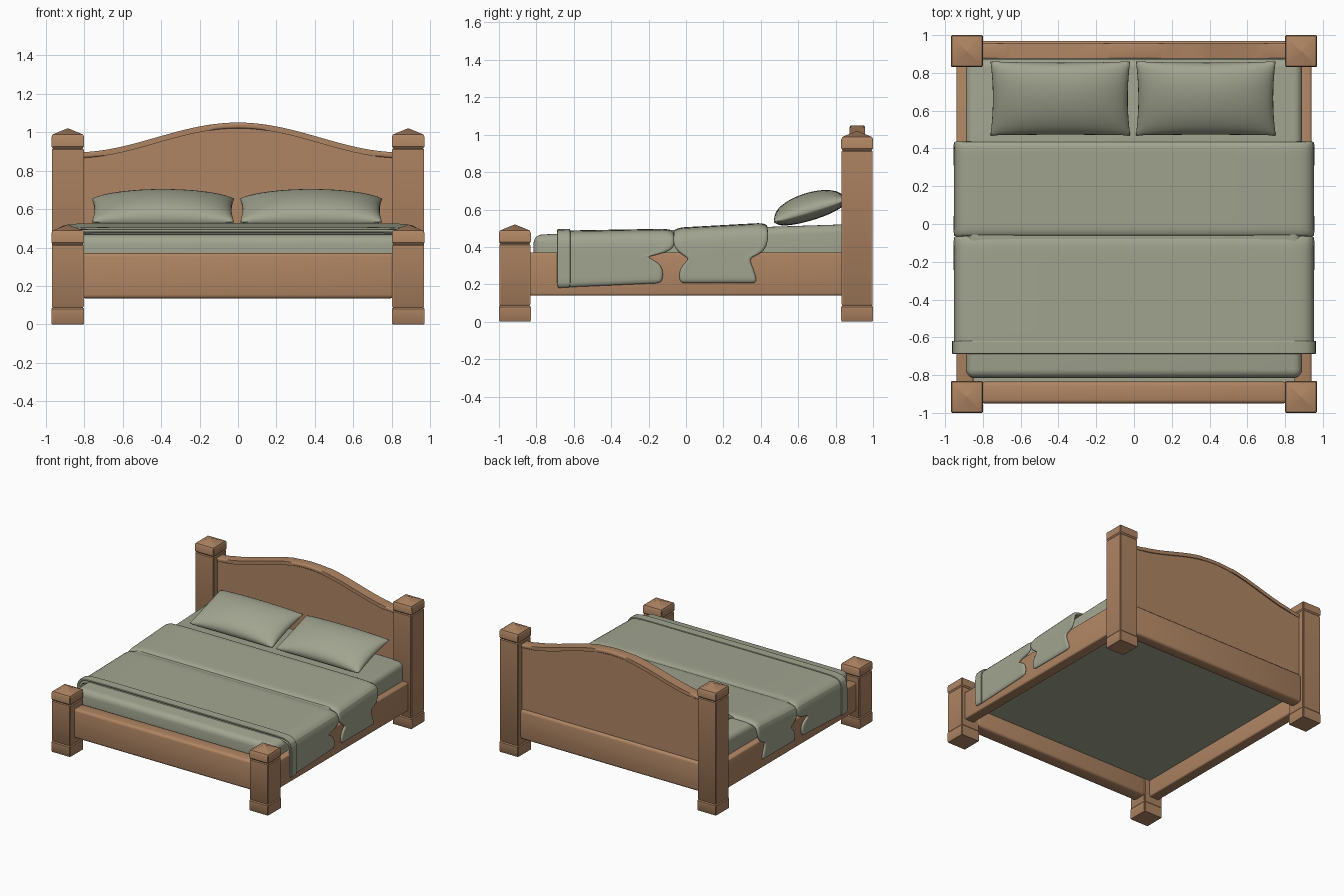
import bpy, bmesh, math
from mathutils import Matrix

if "Cube" in bpy.data.objects:
    bpy.data.objects.remove(bpy.data.objects["Cube"])


def material(name, col):
    m = bpy.data.materials.new(name)
    m.diffuse_color = (*col, 1)
    m.use_nodes = True
    m.node_tree.nodes["Principled BSDF"].inputs["Base Color"].default_value = m.diffuse_color
    return m


WOOD = material("warm_wood", (0.43, 0.235, 0.125))
CLOTH = material("sage_cloth", (0.36, 0.375, 0.28))


def finish(name, bm, mat, smooth=True):
    me = bpy.data.meshes.new(name)
    bmesh.ops.recalc_face_normals(bm, faces=bm.faces) if mat is WOOD else None
    bm.to_mesh(me)
    bm.free()
    ob = bpy.data.objects.new(name, me)
    bpy.context.collection.objects.link(ob)
    me.materials.append(mat)
    if smooth:
        bpy.ops.object.select_all(action='DESELECT')
        ob.select_set(True)
        bpy.context.view_layer.objects.active = ob
        bpy.ops.object.shade_smooth_by_angle(angle=math.radians(35))
    return ob


def box(name, lo, hi, mat, bevel=0.0, seg=3):
    bm = bmesh.new()
    bmesh.ops.create_cube(bm, size=1)
    for v in bm.verts:
        v.co = [(a + b) / 2 + c * (b - a) for a, b, c in zip(lo, hi, v.co)]
    if bevel:
        bmesh.ops.bevel(bm, geom=bm.edges[:], offset=bevel, segments=seg,
                        affect='EDGES', profile=0.5)
    return finish(name, bm, mat)


# Square posts with foot block, cap and shallow pyramid top
def post(name, x, y, top):
    rings = [(.081, 0), (.085, .006), (.085, .08), (.079, .088), (.083, .094),
             (.083, top - .11), (.077, top - .104), (.085, top - .094),
             (.085, top - .045), (.079, top - .032), (.001, top)]
    bm = bmesh.new()
    loops = [[bm.verts.new((x + sx * h, y + sy * h, z))
              for sx, sy in ((-1, -1), (1, -1), (1, 1), (-1, 1))] for h, z in rings]
    for a, b in zip(loops, loops[1:]):
        for i in range(4):
            j = (i + 1) % 4
            bm.faces.new((a[i], a[j], b[j], b[i]))
    bm.faces.new(loops[0][::-1])
    bm.faces.new(loops[-1])
    vertical = [e for e in bm.edges
                if abs(e.verts[0].co.z - e.verts[1].co.z) > .04
                and e.verts[0].co.z < top - .001 and e.verts[1].co.z < top - .001]
    bmesh.ops.bevel(bm, geom=vertical, offset=.006, segments=2, affect='EDGES')
    finish(name, bm, WOOD)


for side, s in (("left", -1), ("right", 1)):
    post(f"head_post_{side}", s * .885, .915, 1.02)
    post(f"foot_post_{side}", s * .885, -.915, .52)
    xs = sorted((s * .85, s * .94))
    box(f"side_rail_{side}", (xs[0], -.85, .14), (xs[1], .85, .37), WOOD, .012)

box("foot_rail", (-.81, -.95, .135), (.81, -.835, .372), WOOD, .02)
box("head_rail", (-.81, .87, .135), (.81, .97, .372), WOOD, .02)


# Headboard panel and top trim following the arched line
def arch(x):
    return .895 + .155 * (1 + math.cos(math.pi * x / .85)) / 2


def arched_board(name, y0, y1, drop, bottom, bevel):
    n = 40
    xs = [-.81 + 1.62 * i / n for i in range(n + 1)]
    bm = bmesh.new()
    rows = [[bm.verts.new((x, y, z)) for y, z in
             ((y0, bottom(x)), (y0, arch(x) - drop), (y1, arch(x) - drop), (y1, bottom(x)))]
            for x in xs]
    for a, b in zip(rows, rows[1:]):
        for i in range(4):
            j = (i + 1) % 4
            bm.faces.new((a[i], a[j], b[j], b[i]))
    bm.faces.new(rows[0])
    bm.faces.new(rows[-1][::-1])
    if bevel:
        rim = [e for r0, r1 in zip(rows, rows[1:]) for k in range(4)
               for e in [bm.edges.get((r0[k], r1[k]))]]
        bmesh.ops.bevel(bm, geom=rim, offset=bevel, segments=3, affect='EDGES', profile=.5)
    finish(name, bm, WOOD)


arched_board("headboard_panel", .885, .948, .01, lambda x: .3, 0)
arched_board("headboard_trim", .875, .957, 0, lambda x: arch(x) - .03, .01)

# Mattress, rising slightly to the head, on a thin base
mat_ob = box("mattress", (-.89, -.815, .28), (.89, .875, .52), CLOTH, .045, 5)
for v in mat_ob.data.vertices:
    if v.co.z > .4:
        v.co.z -= .055 * min(1, max(0, (.45 - v.co.y) / 1.26))
box("mattress_base", (-.86, -.84, .275), (.86, .88, .31), CLOTH)


# Draped covers: a cross profile swept along y, with narrowed hanging sides
def drape(name, y0, y1, z0, z1, b0, b1, left, right, out=0.0, thick=.025):
    top = [(0, 0), (.3, 0), (.6, 0), (.85, 0), (.915, -.01), (.944, -.035), (.954, -.08)]
    hang = [.372, .35, .33, .30, .25, .2]
    half = [(x, d, None, 0, 0) for x, d in top]
    half += [(.954, 0, z, l, r) for z, l, r in zip(hang, left, right)]
    prof = [(-p[0], *p[1:]) for p in half[:0:-1]] + half
    n = 14
    bm = bmesh.new()
    rows = []
    for j in range(n + 1):
        t = j / n
        dip = .012 if j in (0, n) else 0
        row = []
        for x, d, z, l, r in prof:
            y = (y0 + l) + t * (y1 - r - y0 - l)
            if z is None:
                zz = z0 + (z1 - z0) * t + d + out - dip
            else:
                low = b0 + (b1 - b0) * t
                zz = low + (z - .2) * (.372 - low) / .172
            xx = x + math.copysign(out - dip * .4, x) if abs(x) > .8 else x
            row.append(bm.verts.new((xx, y, zz)))
        rows.append(row)
    for a, b in zip(rows, rows[1:]):
        for i in range(len(a) - 1):
            bm.faces.new((a[i], a[i + 1], b[i + 1], b[i]))
    ob = finish(name, bm, CLOTH)
    sol = ob.modifiers.new("thickness", 'SOLIDIFY')
    sol.thickness = thick
    sol.offset = -1
    sub = ob.modifiers.new("soft", 'SUBSURF')
    sub.levels = sub.render_levels = 1


drape("upper_blanket", -.07, .44, .502, .53, .205, .205,
      (.03, .07, .09, .05, .03, .04), (.02, .09, .10, .09, .07, .06))
drape("lower_blanket", -.685, -.06, .487, .498, .18, .205,
      (0, 0, 0, 0, 0, 0), (.03, .16, .12, .07, .06, .07))
drape("blanket_fold", -.692, -.615, .487, .488, .178, .182,
      (0,) * 6, (0,) * 6, .009, .03)


# Two plump pillows leaning on the headboard
def pillow(name, cx):
    nu, nv, hw, hd = 28, 20, .37, .205
    bm = bmesh.new()
    for sgn, h in ((1, .098), (-1, .05)):
        g = []
        for j in range(nv + 1):
            v = -math.cos(math.pi * j / nv)
            row = []
            for i in range(nu + 1):
                u = -math.cos(math.pi * i / nu)
                puff = (max(0, 1 - u * u) * max(0, 1 - v * v)) ** .42
                row.append(bm.verts.new((u * hw * (1 - .035 * (1 - v * v)),
                                         v * hd * (1 - .04 * (1 - u * u)),
                                         sgn * h * puff)))
            g.append(row)
        for a, b in zip(g, g[1:]):
            for i in range(nu):
                f = (a[i], a[i + 1], b[i + 1], b[i])
                bm.faces.new(f if sgn > 0 else f[::-1])
    bmesh.ops.remove_doubles(bm, verts=bm.verts, dist=.0004)
    bm.transform(Matrix.Translation((cx, .665, .592)) @ Matrix.Rotation(math.radians(17), 4, 'X'))
    finish(name, bm, CLOTH)


pillow("pillow_left", -.39)
pillow("pillow_right", .38)
